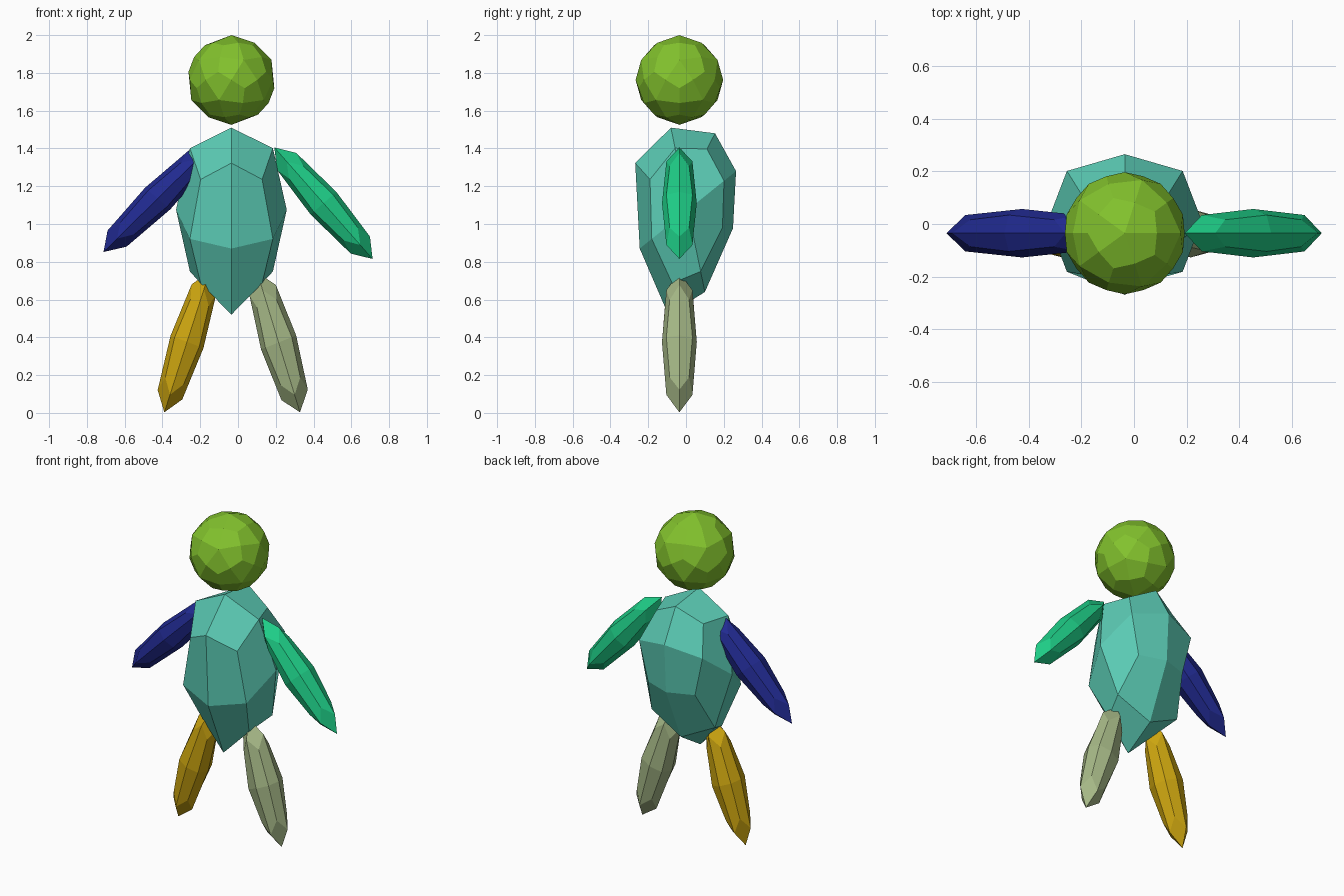
import bpy, bmesh
from mathutils import Vector

if "Cube" in bpy.data.objects:
    bpy.data.objects.remove(bpy.data.objects["Cube"])


def material(name, rgb):
    m = bpy.data.materials.new(name)
    m.diffuse_color = (*rgb, 1)
    m.use_nodes = True
    m.node_tree.nodes["Principled BSDF"].inputs["Base Color"].default_value = m.diffuse_color
    return m


def finish(name, bm, mat):
    # Flat-shaded object, rounded once by a subdivision modifier
    bmesh.ops.recalc_face_normals(bm, faces=bm.faces)
    me = bpy.data.meshes.new(name)
    bm.to_mesh(me)
    bm.free()
    me.materials.append(mat)
    ob = bpy.data.objects.new(name, me)
    bpy.context.collection.objects.link(ob)
    sub = ob.modifiers.new("facets", 'SUBSURF')
    sub.levels = sub.render_levels = 1
    sub.use_limit_surface = False
    return ob


def block(name, centre, u, v, w, mat, skew=(0, 0, 0)):
    # Box spanned by three half-axes, with an optional u*v skew
    c, u, v, w, skew = map(Vector, (centre, u, v, w, skew))
    bm = bmesh.new()
    bmesh.ops.create_cube(bm, size=2)
    for vert in bm.verts:
        a, b, d = vert.co
        vert.co = c + a * u + b * v + d * w + a * b * skew
    return finish(name, bm, mat)


MID = -0.035  # shared x and y centre line

# Torso: leaning, tapered block
block("torso", (MID, 0.01, 1.075), (0, 0.255, 0.205), (0, -0.09, 0.435),
      (0.293, 0, 0), material("teal", (0.105, 0.60, 0.46)), skew=(0, 0.04, -0.15))

# Head: faceted ball
bm = bmesh.new()
bmesh.ops.create_icosphere(bm, subdivisions=1, radius=0.291)
bmesh.ops.translate(bm, verts=bm.verts, vec=(MID, MID, 1.7625))
finish("head", bm, material("lime", (0.225, 0.54, 0.026)))

# Limbs: centre (x, z), half length (x, z), half width (x, z)
limbs = [
    ("left_arm", (0.4525, 1.11), (0.26, -0.295), (0.068, 0.06), "emerald", (0.013, 0.61, 0.24)),
    ("right_arm", (-0.425, 1.135), (-0.287, -0.283), (-0.067, 0.057), "navy", (0.015, 0.023, 0.28)),
    ("left_leg", (0.215, 0.373), (0.113, -0.37), (0.093, 0.037), "sage", (0.38, 0.48, 0.24)),
    ("right_leg", (-0.27, 0.376), (-0.12, -0.373), (0.087, -0.033), "mustard", (0.61, 0.38, 0.005)),
]
for name, c, u, v, colour, rgb in limbs:
    block(name, (c[0], MID, c[1]), (u[0], 0, u[1]), (v[0], 0, v[1]),
          (0, 0.092, 0), material(colour, rgb))
